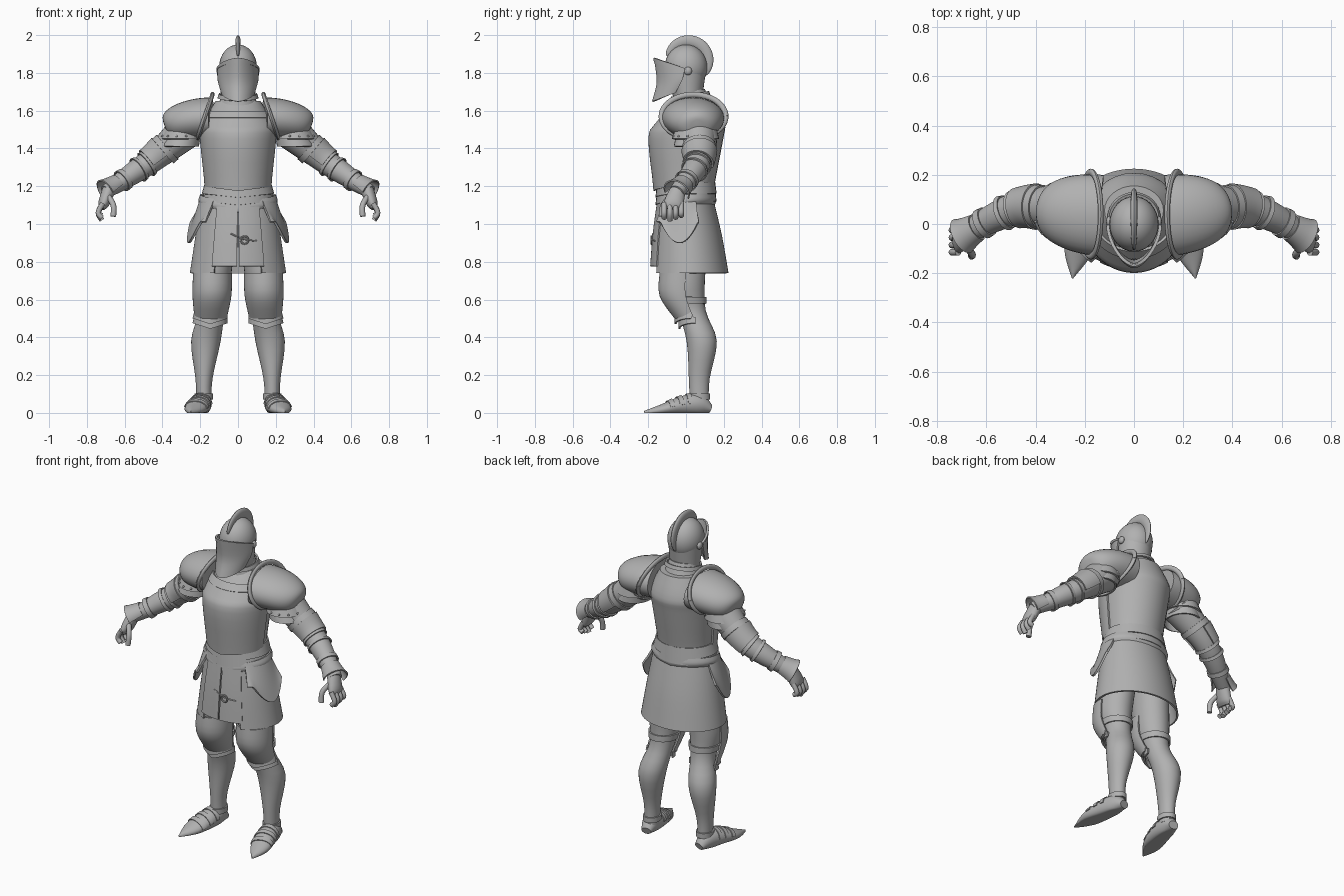
import bpy
import bmesh
from math import radians, sin, cos, pi, copysign
from mathutils import Vector, Matrix

cube = bpy.data.objects.get("Cube")
if cube:
    bpy.data.objects.remove(cube)

steel = bpy.data.materials.new("grey steel")
steel.use_nodes = True
steel.diffuse_color = (0.44, 0.44, 0.44, 1)
steel.node_tree.nodes["Principled BSDF"].inputs["Base Color"].default_value = steel.diffuse_color

ACROSS, DEEP, UP = Vector((1, 0, 0)), Vector((0, 1, 0)), Vector((0, 0, 1))
WHOLE, FRONT, OUTSIDE = (0, 360), (180, 360), (70, 290)
parts = []


def finish(name, bm, thick=0, mirror=False):
    """Turn a bmesh into an object, with optional plate thickness and mirrored twin."""
    bmesh.ops.recalc_face_normals(bm, faces=bm.faces[:])
    mesh = bpy.data.meshes.new(name)
    bm.to_mesh(mesh)
    bm.free()
    mesh.materials.append(steel)
    obj = bpy.data.objects.new(name, mesh)
    bpy.context.collection.objects.link(obj)
    if thick:
        solid = obj.modifiers.new("thickness", 'SOLIDIFY')
        solid.thickness, solid.offset = thick, 0
    if mirror:
        obj.modifiers.new("mirror", 'MIRROR').use_mirror_merge = False
    parts.append(obj)


def spline(rows, steps=4):
    """Smooth curve through rows of (x, y, z, radius, radius)."""
    rows = [Vector(row) for row in rows]
    padded = [rows[0]] + rows + [rows[-1]]
    smooth = []
    for before, start, end, after in zip(padded, padded[1:], padded[2:], padded[3:]):
        leave, arrive, move = (end - before) / 2, (after - start) / 2, end - start
        for step in range(steps):
            t = step / steps
            bend = (3 * move - 2 * leave - arrive) + (leave + arrive - 2 * move) * t
            smooth.append(start + leave * t + bend * t * t)
    return smooth + [rows[-1]]


def ring(z, across, deep, y=0, x=0):
    return x, y, z, across, deep


def stack(*rings):
    return spline([ring(*values) for values in rings])


def tube(points, radius):
    return spline([(*point, radius, radius) for point in points])


def grow(rows, amount, flare=0):
    """Rows widened to sit over a part, flaring towards the last one."""
    last = len(rows) - 1
    return [(x, y, z, u + amount + flare * i / last, v + amount + flare * i / last)
            for i, (x, y, z, u, v) in enumerate(rows)]


def loft(name, rows, ref=None, arc=WHOLE, thick=0, mirror=False, sides=32, power=1, warp=None):
    """Skin level ellipses, or ellipses across the path when a reference axis is given."""
    centres = [Vector(row[:3]) for row in rows]
    full = arc == WHOLE
    columns = sides if full else sides + 1
    bm, grid = bmesh.new(), []
    for i, row in enumerate(rows):
        u, v = ACROSS, DEEP
        if ref:
            along = (centres[min(i + 1, len(rows) - 1)] - centres[max(i - 1, 0)]).normalized()
            v = (ref - along * ref.dot(along)).normalized()
            u = v.cross(along)
        verts = []
        for j in range(columns):
            angle = radians(arc[0] + (arc[1] - arc[0]) * j / sides)
            c, s = (copysign(abs(w) ** power, w) for w in (cos(angle), sin(angle)))
            point = centres[i] + u * c * max(row[3], .001) + v * s * max(row[4], .001)
            verts.append(bm.verts.new(warp(point) if warp else point))
        grid.append(verts)
    for low, high in zip(grid, grid[1:]):
        for j in range(sides):
            k = (j + 1) % columns
            bm.faces.new((low[j], low[k], high[k], high[j]))
    if full and not thick:
        bm.faces.new(grid[0])
        bm.faces.new(grid[-1])
    finish(name, bm, thick, mirror)


def ball(name, place, size, mirror=True, sides=12):
    bm = bmesh.new()
    bmesh.ops.create_uvsphere(bm, u_segments=sides, v_segments=sides // 2, radius=1,
                              matrix=Matrix.Translation(place) @ Matrix.Diagonal((*size, 1)))
    finish(name, bm, mirror=mirror)


def front_point(depth, centre=0, width=.19):
    """Warp that dips the front of an edge to a point."""
    def warp(p):
        return p - UP * depth * max(0, 1 - abs(p.x - centre) / width) * (p.y < 0 or centre > 0)
    return warp


# Helmet skull, nape and crest
ball("helmet_skull", (0, 0, 1.83), (.1, .113, .12), mirror=False, sides=32)
loft("helmet_nape", stack((1.66, .085, .075, .01), (1.83, .099, .108)))
crest = []
for i in range(33):
    t = i / 32
    angle = radians(165 - 205 * t)
    size = .3 + .7 * sin(pi * t) ** .5
    crest.append((0, .01 + .11 * cos(angle), 1.86 + .11 * sin(angle), .03 * size, .014 * size))
loft("helmet_crest", crest, ref=ACROSS, sides=16)


# Visor: a ridged face plate, its lower edge sweeping up to the pivots
def visor_tilt(p):
    slope = .4 - 3.2 * (p.z - 1.65)
    return p + UP * slope * (p.y + .17)


visor = stack((1.65, .085, .12, -.055), (1.75, .103, .13, -.02), (1.88, .105, .16, -.005))
loft("visor", visor, arc=FRONT, thick=.01, power=1.2, warp=visor_tilt)
loft("visor_brow", grow(visor[-2:], .004), arc=FRONT, thick=.008, power=1.2, warp=visor_tilt)
ball("visor_pivots", (.1, .01, 1.81), (.014, .022, .022))


# Neck guard and its rolled collar
def collar_tilt(p):
    return p + UP * p.y * .15


gorget = stack((1.58, .16, .13, .03), (1.62, .11, .1, .03), (1.7, .08, .08, .02))
loft("gorget", gorget, warp=collar_tilt)
loft("gorget_collar", grow(gorget[6:8], .012), thick=.01, warp=collar_tilt)

# Torso, with the breastplate and neckline roll laid over its front
torso = stack((1.1, .17, .14), (1.2, .165, .155, -.005), (1.45, .19, .192, .005),
              (1.53, .188, .178, .027), (1.65, .12, .1, .055))
loft("torso", torso)
waist_point = front_point(.025)
loft("breastplate", grow(torso[4:14], .007), arc=FRONT, thick=.01,
     warp=lambda p: waist_point(p) if p.z < 1.23 else p)
loft("neckline_roll", grow(torso[13:15], .012), arc=FRONT, thick=.012)

# Waist lames and belt
for i in range(2):
    z = 1.12 + .04 * i
    loft(f"waist_lame_{i + 1}", [ring(z, .187, .157), ring(z + .06, .17, .15)],
         thick=.01, warp=front_point(.02))
loft("belt", stack((1.08, .195, .145), (1.1, .204, .152), (1.13, .195, .145)), thick=.012,
     warp=lambda p: p + UP * (p.y + abs(p.x)) * .12)

# Skirt, with split front flaps, a cord and a hanging ring
skirt = stack((1.13, .19, .14), (.94, .22, .175, .01), (.74, .25, .2, .02))
loft("skirt", skirt, arc=(-60, 240), thick=.01, sides=48)
loft("skirt_front_flaps", grow(skirt[:8], .007), arc=(-89, -57), thick=.01, sides=12, mirror=True)
hoop = [(.035 + .02 * cos(pi * i / 4), -.184, .915 + .02 * sin(pi * i / 4)) for i in range(9)]
loft("skirt_ring", tube(hoop, .005), ref=DEEP, sides=8)
loft("skirt_cord", tube([(-.04, -.175, .95), (.03, -.18, .92), (.1, -.165, .91)], .004),
     ref=DEEP, sides=8)


# Hip plates with rounded lower edges
def round_hem(p):
    drop = (1.12 - p.z) / 2
    return p + UP * drop * min(1, ((p.y + .035) / .1) ** 2)


loft("hip_plates", stack((1.12, .2, .15), (.9, .265, .2)), arc=(-50, 20), thick=.012,
     mirror=True, warp=round_hem)

# Shoulder domes with raised inner rims
dome = []
for i in range(17):
    out, size = sin(pi * i / 32), abs(cos(pi * i / 32))
    dome.append((.14 + .245 * out, .035 + .025 * out, 1.56 - .045 * out ** 2,
                 .11 * size ** .45, .165 * size ** .65))
loft("shoulder_domes", dome, ref=DEEP, mirror=True)
rim = []
for i in range(49):
    angle = pi * i / 24
    rise = sin(angle)
    rim.append((.135 + .08 * (1 - rise) / 2, .04 + .17 * cos(angle), 1.57 + .115 * rise,
                .015, .011))
loft("shoulder_rims", rim, ref=ACROSS, sides=12, mirror=True)

# Shoulder lames and rivets
for i in range(2):
    z, less = 1.45 - .04 * i, .01 * i
    loft(f"shoulder_lame_{i + 1}", [ring(z, .108 - less, .12 - less, .05, .3 + less),
                                    ring(z + .07, .085, .1, .055, .285)],
         thick=.01, mirror=True)
for i in range(7):
    angle = radians(28 * i - 160)
    ball(f"shoulder_rivet_{i + 1}", (.3 + .107 * cos(angle), .05 + .12 * sin(angle), 1.465),
         (.006, .006, .006))

# Arms, with elbow guards, bands and flared cuffs fitted over them
arm = spline([(.27, .06, 1.5, .1, .105), (.44, .07, 1.35, .068, .07), (.56, .03, 1.265, .058, .06),
              (.7, -.05, 1.17, .036, .04)], steps=8)
loft("arms", arm, ref=DEEP, mirror=True)
loft("elbow_guards", grow(arm[6:11], .012), ref=DEEP, arc=OUTSIDE, thick=.01, mirror=True)
for i in (5, 10, 13, 18):
    loft(f"arm_band_{i}", grow(arm[i:i + 2], .003, .005), ref=DEEP, thick=.007, mirror=True)
loft("gauntlet_cuffs", grow(arm[20:], .003, .03), ref=DEEP, arc=OUTSIDE, thick=.008, mirror=True)

# Hands
loft("palms", spline([(.68, -.04, 1.19, .035, .04), (.71, -.065, 1.11, .03, .052),
                      (.72, -.07, 1.08, .014, .045)]), ref=DEEP, mirror=True)
for i in range(4):
    y, tip = .03 * i - .115, 1.02 + .012 * abs(i - 1)
    loft(f"finger_{i + 1}", tube([(.715, y, 1.11), (.74, y, 1.06), (.72, y, tip)], .014),
         ref=DEEP, sides=12, mirror=True)
loft("thumbs", tube([(.69, -.08, 1.15), (.66, -.12, 1.1), (.66, -.13, 1.04)], .015),
     ref=DEEP, sides=12, mirror=True)

# Legs, with straps and ankle cuffs fitted over them
leg = stack((.95, .1, .12, 0, .11), (.7, .095, .11, -.01, .135), (.54, .07, .075, .03, .14),
            (.38, .078, .08, .083, .17), (.18, .045, .055, .07, .18), (.05, .04, .05, .07, .18))
loft("legs", leg, mirror=True)
loft("knee_straps", grow(leg[6:8], .006), thick=.008, mirror=True)
loft("ankle_cuffs", grow(leg[18:20], .004), thick=.008, mirror=True)

# Knee guards with pointed lower lames
loft("knee_guards", stack((.74, .098, .11, -.025, .135), (.62, .098, .11, -.025, .138),
                          (.5, .08, .08, .025, .145)), arc=(168, 372), thick=.01, mirror=True)
for i in range(2):
    z, y = .5 - .025 * i, .03 + .02 * i
    loft(f"knee_lame_{i + 1}", [ring(z, .088, .085, y, .148), ring(z + .035, .083, .085, y, .145)],
         arc=FRONT, thick=.01, mirror=True, warp=front_point(.03, centre=.147, width=.09))


# Pointed armoured shoes with overlapping lames
def flat_sole(p):
    return Vector((p.x, p.y, max(0, p.z * 1.12 - .012)))


shoe = spline([(.18, .13, .03, .02, .03), (.19, .07, .05, .05, .05), (.205, -.02, .045, .045, .06),
               (.23, -.12, .027, .027, .054), (.25, -.22, .01, .01, .003)])
loft("shoes", shoe, ref=ACROSS, mirror=True, warp=flat_sole)
for i in (6, 8, 10):
    loft(f"shoe_lame_{i // 2 - 2}", grow(shoe[i:i + 2], .003), ref=ACROSS, arc=(95, 265),
         thick=.005, mirror=True, warp=flat_sole)

# Apply the modifiers and smooth the shading
bpy.ops.object.select_all(action='DESELECT')
for obj in parts:
    obj.select_set(True)
bpy.context.view_layer.objects.active = parts[0]
bpy.ops.object.convert(target='MESH')
bpy.ops.object.shade_smooth_by_angle(angle=radians(35))
